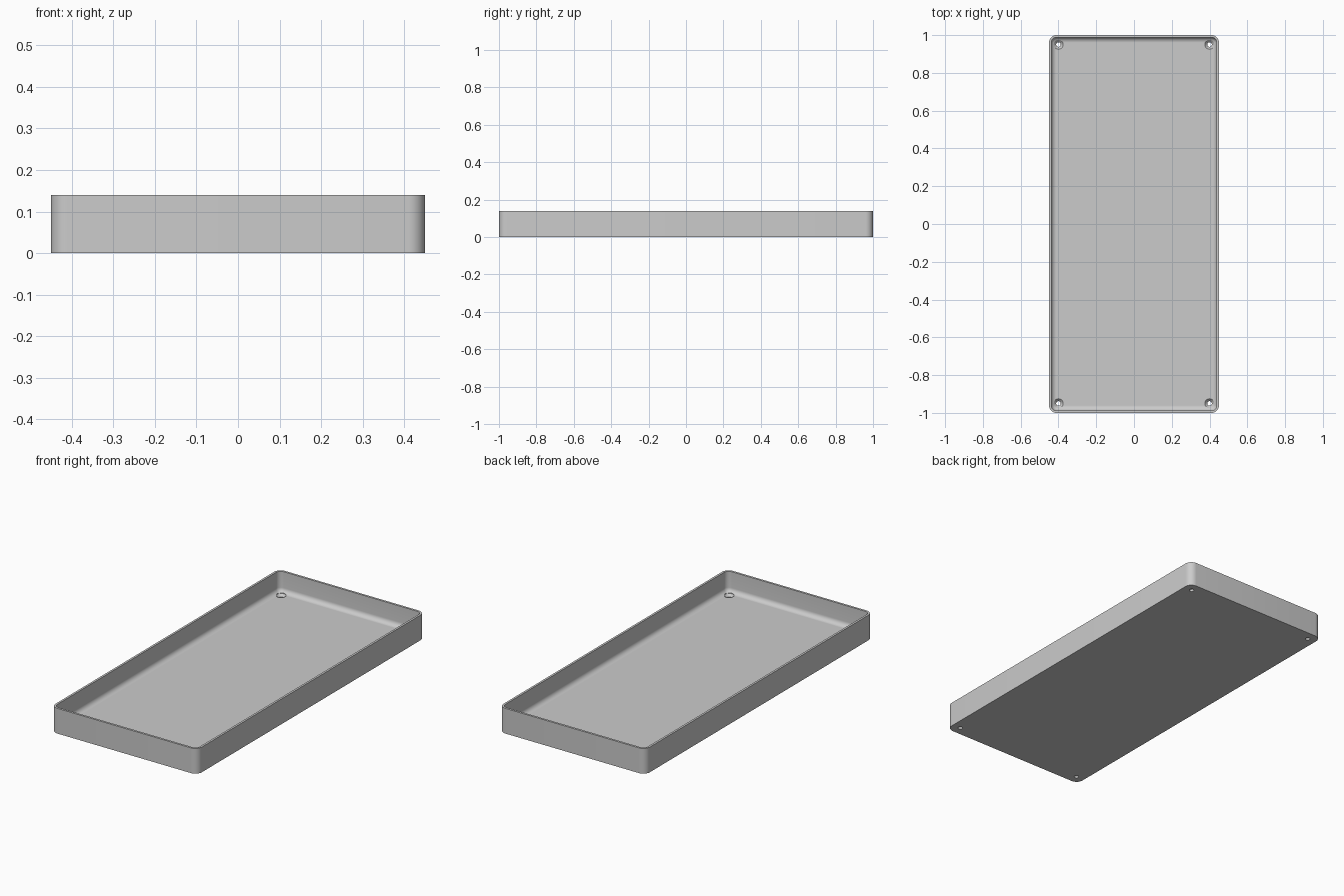
import bpy, bmesh, math

cube = bpy.data.objects.get("Cube")
if cube:
    bpy.data.objects.remove(cube, do_unlink=True)

HALF_X, HALF_Y, HEIGHT = 0.45, 1.0, 0.14
CORNER, WALL, FLOOR, FILLET = 0.04, 0.012, 0.025, 0.026
STEPS = 8

grey = bpy.data.materials.new("light grey")
grey.use_nodes = True
colour = (0.6, 0.6, 0.6, 1)
grey.diffuse_color = colour
grey.node_tree.nodes["Principled BSDF"].inputs["Base Color"].default_value = colour


def make_object(name, bm):
    bmesh.ops.recalc_face_normals(bm, faces=bm.faces)
    mesh = bpy.data.meshes.new(name)
    bm.to_mesh(mesh)
    bm.free()
    mesh.materials.append(grey)
    obj = bpy.data.objects.new(name, mesh)
    bpy.context.collection.objects.link(obj)
    return obj


def loft(bm, rings):
    """Skin matching rings of points and cap both ends."""
    loops = [[bm.verts.new(p) for p in ring] for ring in rings]
    for a, b in zip(loops, loops[1:]):
        for i in range(len(a)):
            j = (i + 1) % len(a)
            bm.faces.new((a[i], a[j], b[j], b[i]))
    bm.faces.new(loops[0])
    bm.faces.new(loops[-1])


def rounded_ring(inset, z):
    """Rounded rectangle, inset from the outside of the tray."""
    r = max(CORNER - inset, 0.002)
    cx, cy = HALF_X - inset - r, HALF_Y - inset - r
    points = []
    for k, (sx, sy) in enumerate(((1, 1), (-1, 1), (-1, -1), (1, -1))):
        for i in range(STEPS + 1):
            a = math.pi / 2 * (k + i / STEPS)
            points.append((sx * cx + r * math.cos(a), sy * cy + r * math.sin(a), z))
    return points


# Tray: outer wall, rim, inner wall, rounded join to the floor
rings = [rounded_ring(0, 0), rounded_ring(0, HEIGHT), rounded_ring(WALL, HEIGHT)]
for i in range(STEPS + 1):
    a = math.pi / 2 * i / STEPS
    rings.append(rounded_ring(WALL + FILLET * (1 - math.cos(a)),
                              FLOOR + FILLET * (1 - math.sin(a))))
bm = bmesh.new()
loft(bm, rings)
tray = make_object("tray", bm)

# Countersunk screw holes near the corners
hole_profile = ((0.012, -0.02), (0.012, 0.012), (0.025, FLOOR), (0.025, 0.07))
bm = bmesh.new()
for sx in (-1, 1):
    for sy in (-1, 1):
        loft(bm, [[(sx * 0.4 + r * math.cos(math.tau * i / 32),
                    sy * 0.95 + r * math.sin(math.tau * i / 32), z)
                   for i in range(32)] for r, z in hole_profile])
cutter = make_object("screw_hole_cutter", bm)
cutter.hide_render = True

bpy.context.view_layer.objects.active = tray
tray.select_set(True)
cut = tray.modifiers.new("screw holes", 'BOOLEAN')
cut.operation = 'DIFFERENCE'
cut.solver = 'EXACT'
cut.object = cutter
bpy.ops.object.modifier_apply(modifier=cut.name)
bpy.data.objects.remove(cutter, do_unlink=True)
bpy.ops.object.shade_smooth_by_angle(angle=math.radians(30))
